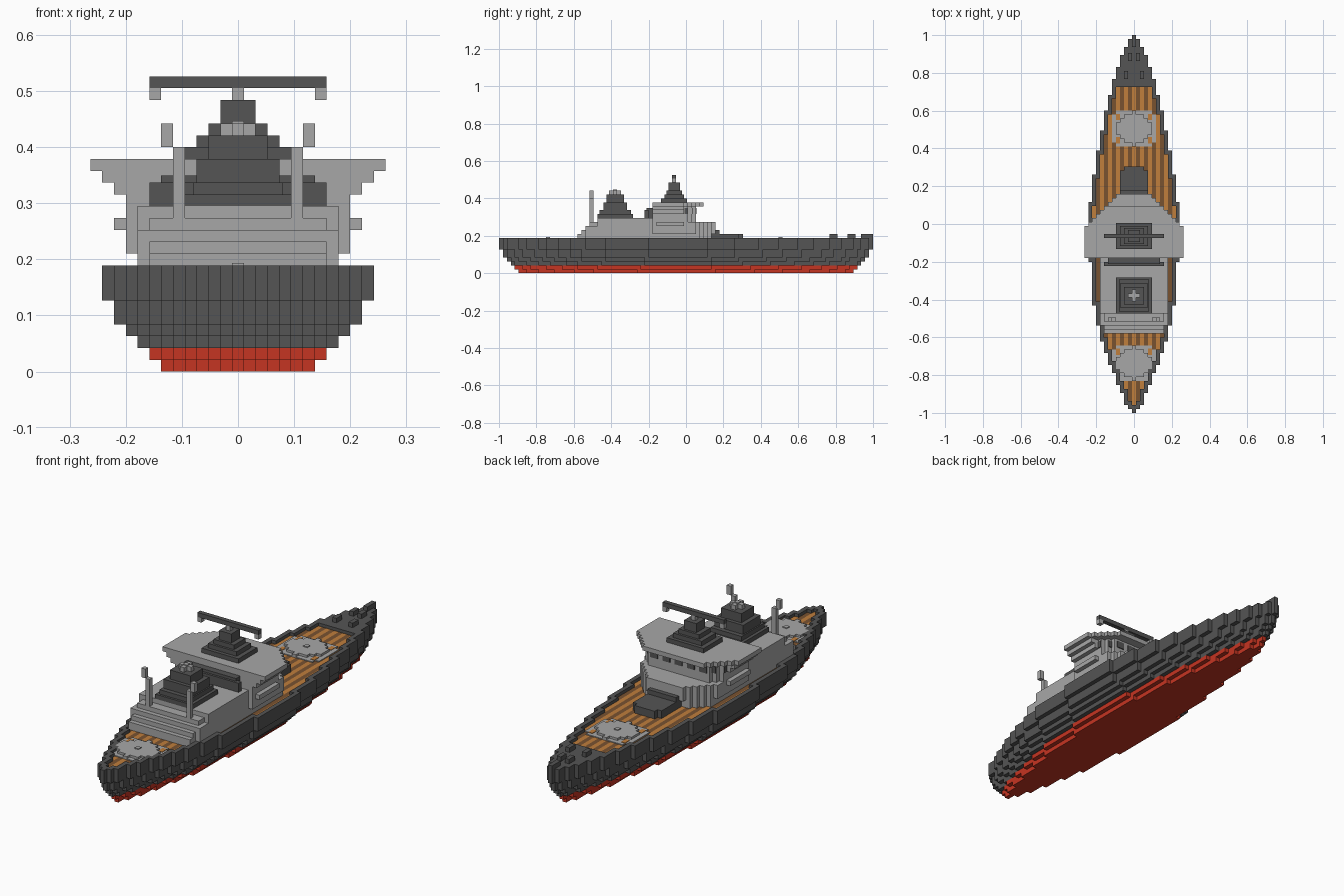
import bpy, bmesh, math

cube = bpy.data.objects.get("Cube")
if cube:
    bpy.data.objects.remove(cube, do_unlink=True)

V = 2 / 95          # block size; x and z are in blocks, y in rows counted from the stern


def material(name, rgb):
    m = bpy.data.materials.new(name)
    m.use_nodes = True
    m.diffuse_color = (*rgb, 1)
    m.node_tree.nodes["Principled BSDF"].inputs["Base Color"].default_value = (*rgb, 1)
    return m


DARK = material("dark grey", (0.09, 0.09, 0.09))
GREY = material("light grey", (0.39, 0.39, 0.39))
RED = material("hull red", (0.56, 0.035, 0.016))
WOOD = material("orange wood", (0.53, 0.21, 0.045))
BROWN = material("brown wood", (0.19, 0.085, 0.03))


def place(name, bm, mat):
    for v in bm.verts:
        v.co = (v.co.x * V, v.co.y * V - 1, v.co.z * V)
    bmesh.ops.recalc_face_normals(bm, faces=bm.faces[:])
    mesh = bpy.data.meshes.new(name)
    bm.to_mesh(mesh)
    bm.free()
    mesh.materials.append(mat)
    ob = bpy.data.objects.new(name, mesh)
    bpy.context.collection.objects.link(ob)
    return ob


def blocks(name, mat, boxes, mirror=False):
    """One object from boxes (x0, x1, y0, y1, z0, z1)."""
    bm = bmesh.new()
    if mirror:
        boxes = boxes + [(-b[1], -b[0], *b[2:]) for b in boxes]
    for x0, x1, y0, y1, z0, z1 in boxes:
        for v in bmesh.ops.create_cube(bm, size=1)["verts"]:
            v.co = ((x0 + x1) / 2 + v.co.x * (x1 - x0),
                    (y0 + y1) / 2 + v.co.y * (y1 - y0),
                    (z0 + z1) / 2 + v.co.z * (z1 - z0))
    return place(name, bm, mat)


def stepped(name, mat, half, j0, j1, z0, z1):
    """Slab with a stepped symmetrical outline; half(j) is the half width of row j."""
    side = []
    for j in range(j0, j1):
        w = half(j)
        if side and side[-1][0] == w:
            side[-1] = (w, j + 1)
        else:
            side += [(w, j), (w, j + 1)]
    pts = side + [(-x, y) for x, y in reversed(side)]
    bm = bmesh.new()
    f = bm.faces.new([bm.verts.new((x, y, z0)) for x, y in pts])
    top = bmesh.ops.extrude_face_region(bm, geom=[f])["geom"]
    for v in top:
        if isinstance(v, bmesh.types.BMVert):
            v.co.z = z1
    return place(name, bm, mat)


# Hull plan: (y, half width in blocks)
PLAN = [(-1, .5), (-.93, 2.5), (-.77, 5.5), (-.66, 7.3), (-.58, 8.6), (-.4, 10.2),
        (-.2, 11), (-.1, 11.6), (.04, 11.6), (.2, 10.4), (.36, 9.3), (.49, 8.1),
        (.61, 6.8), (.735, 5.5), (.86, 3.6), (.96, 1.6), (1, .5)]


def plan(y):
    for (a, wa), (b, wb) in zip(PLAN, PLAN[1:]):
        if y <= b:
            return wa + (wb - wa) * (y - a) / (b - a)
    return .5


def hull_half(j, inset=0, widest=11.5):
    y = ((j + .5) * V - 1) / (1 - inset * V)
    return math.floor(plan(max(-1, min(1, y))) * widest / 11.5) + .5


# Hull layers from keel to deck: z0, z1, rows cut from each end, half width
for i, (z0, z1, inset, w) in enumerate([(0, 1, 5, 6.5), (1, 2, 4, 7.5), (2, 3, 3, 8.5),
                                        (3, 4, 2, 9.5), (4, 6, 1, 10.5), (6, 8, 0, 11.5)]):
    stepped(f"hull_layer_{i + 1}", RED if z1 <= 2 else DARK,
            lambda j: hull_half(j, inset, w), inset, 95 - inset, z0, z1)


def inner(j):
    return max(0, min(hull_half(k) for k in (j - 1, j, j + 1)) - 1)


# Bulwark and raised foredeck
blocks("bulwark", DARK, [(inner(j), hull_half(j), j, j + 1, 8, 9) for j in range(82)], True)
stepped("foredeck", DARK, hull_half, 82, 95, 8, 9)
blocks("bow_bitts", DARK, [(1.5, 2.5, 84, 86, 9, 10), (.5, 1.5, 88.5, 90.5, 9, 10)], True)
blocks("stem_head", DARK, [(-.5, .5, 92, 95, 9, 10)])

# Deck planks run lengthwise in alternating colours
planks = {0: [], 1: []}
for k in range(-11, 12):
    rows = [j for j in range(82) if inner(j) >= abs(k) + .5]
    if rows:
        planks[k % 2].append((k - .5, k + .5, rows[0], rows[-1] + 1, 8, 8.3))
blocks("deck_planks_orange", WOOD, planks[0])
blocks("deck_planks_brown", BROWN, planks[1])

# Round gun mounts fore and aft
for name, c in (("fore", 71), ("aft", 12)):
    stepped(f"{name}_mount_plate", GREY,
            lambda j: min(inner(j), 5.5 if abs(j - c) < 4 else 4.5), c - 4, c + 5, 8, 8.5)
    blocks(f"{name}_mount_openings", WOOD,
           [(3.5, 4.5, c + .5 + s - .8, c + .5 + s + .8, 8.3, 8.6) for s in (-2.9, 2.9)], True)
    stepped(f"{name}_mount_disc", GREY,
            lambda j: math.floor(math.sqrt(4.3 ** 2 - (j - c) ** 2)) + .5 - (abs(j - c) > 2),
            c - 4, c + 5, 8, 9)
    blocks(f"{name}_mount_pin", GREY, [(-.5, .5, c, c + 1, 9, 9.2)])

# Aft deckhouse with stepped stern end
blocks("aft_house", GREY, [(-8.5, 8.5, 25, 39, 8, 14)])
blocks("aft_steps", GREY, [(-7.5, 7.5, 20 + i, 25, 8, z)
                           for i, z in enumerate((10, 11, 12, 13))])
blocks("aft_step_sides", GREY, [(7.5, 8.5, 22, 25, 8, 12)], True)
blocks("crooked_masts", GREY, [(4.5, 5.5, 23, 24, 12, 19), (5.5, 6.5, 23, 24, 19, 21)], True)

# Bridge
stepped("bridge_foot", GREY, lambda j: 8.5 if j < 50 else 58.5 - j, 39, 54, 8, 10)
stepped("bridge_lower", GREY, lambda j: 9.5 if j < 49 else 58.5 - j, 39, 55, 10, 13)
stepped("bridge_upper", GREY, lambda j: 9.5 if j < 48 else 56.5 - j, 39, 50, 13, 17)
blocks("bridge_side_rails", GREY, [(9.5, 10.5, 40, 47, 12, 13)], True)
stepped("wing_bracket_lower", GREY, lambda j: 10.5, 39, 47, 15, 16)
stepped("wing_bracket_upper", GREY, lambda j: 11.5, 39, 47, 16, 17)
stepped("bridge_roof", GREY, lambda j: 12.5 if j < 47 else 58.5 - j, 39, 52, 17, 18)
blocks("bridge_windows", DARK, [(x - .9, x + .9, 50, 50.2, 15, 16.5)
                                for x in (-6, -3, 0, 3, 6)])
blocks("bridge_side_windows", DARK, [(9.5, 9.7, 47.1, 47.9, 15, 16.5),
                                     (7.6, 8.4, 49, 49.2, 15, 16.5)], True)

# Dark locker against the back of the bridge
blocks("aft_locker", DARK, [(-7.5, 7.5, 37, 38, 14, 16), (-6.5, 6.5, 37.5, 39, 14, 16.6)])

# Funnel: stepped pyramid with a flared grey cap
blocks("funnel", DARK, [(-w, w, 29.5 - d, 29.5 + d, a, b) for w, d, a, b in
                        [(4.5, 4.5, 14, 15), (3.8, 4, 15, 16),
                         (3.5, 3, 16, 18), (2.5, 2.2, 18, 20)]])
blocks("funnel_cap", GREY, [(-1.5, 1.5, 29, 30, 20, 21), (-.5, .5, 28, 31, 20, 21),
                            (-.5, .5, 29, 30, 21, 21.2)])

# Radar tower and crossbar on the roof
blocks("radar_tower", DARK, [(-w, w, 44.5 - d, 44.5 + d, a, b) for w, d, a, b in
                             [(4.5, 3.3, 18, 19), (3.5, 2.5, 19, 20),
                              (2.5, 2, 20, 21), (1.5, 1.5, 21, 23)]])
blocks("radar_post", GREY, [(-.5, .5, 44, 45, 23, 24)])
blocks("radar_bar", DARK, [(-7.5, 7.5, 44, 45, 24, 25)])
blocks("radar_bar_ends", GREY, [(6.5, 7.5, 44, 45, 23, 24)], True)

# Dark hatch housing ahead of the bridge
stepped("fore_hatch", DARK, lambda j: 3.5 if j < 61 else 2.5, 54, 62, 8, 10)
blocks("fore_hatch_step", DARK, [(-3.5, 3.5, 54, 56, 10, 11)])
